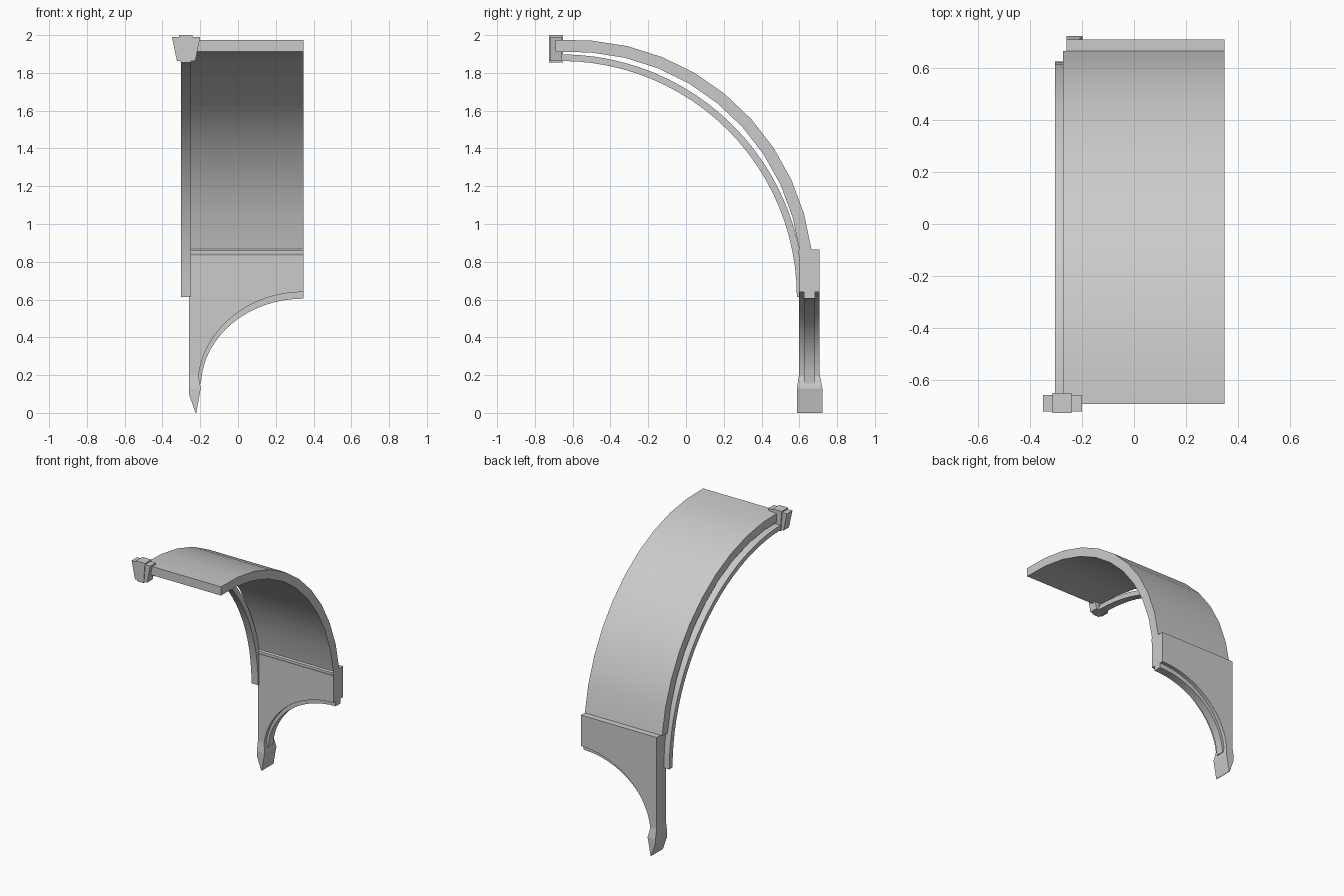
import bpy, bmesh
from math import sin, cos, pi, radians

if "Cube" in bpy.data.objects:
    bpy.data.objects.remove(bpy.data.objects["Cube"])


def finish(name, bm, smooth=False):
    bmesh.ops.recalc_face_normals(bm, faces=bm.faces[:])
    me = bpy.data.meshes.new(name)
    bm.to_mesh(me)
    bm.free()
    ob = bpy.data.objects.new(name, me)
    bpy.context.collection.objects.link(ob)
    if smooth:
        bpy.ops.object.select_all(action='DESELECT')
        ob.select_set(True)
        bpy.context.view_layer.objects.active = ob
        bpy.ops.object.shade_smooth_by_angle(angle=radians(30))
    return ob


def loft(name, rings, smooth=False):
    """Skin matching rings of points and cap both ends."""
    bm = bmesh.new()
    vs = [[bm.verts.new(p) for p in r] for r in rings]
    n = len(vs[0])
    for a, b in zip(vs, vs[1:]):
        for i in range(n):
            j = (i + 1) % n
            bm.faces.new((a[i], a[j], b[j], b[i]))
    bm.faces.new(vs[0])
    bm.faces.new(vs[-1])
    return finish(name, bm, smooth)


def prism_x(name, pts, x0, x1, smooth=False):
    return loft(name, [[(x, y, z) for y, z in pts] for x in (x0, x1)], smooth)


def prism_y(name, pts, y0, y1, smooth=False):
    return loft(name, [[(x, y, z) for x, z in pts] for y in (y0, y1)], smooth)


def arc(cx, cz, a, b, t0, t1, n):
    return [(cx + a * cos(t0 + (t1 - t0) * i / n), cz + b * sin(t0 + (t1 - t0) * i / n))
            for i in range(n + 1)]


RIGHT = 0.347

# Vaulted ceiling shell
top, low = radians(85.5), radians(7.4)
outer = [(-0.692, 1.975)] + arc(-0.60, 0.70, 1.275, 1.275, top, low, 9)
inner = [(-0.692, 1.912)] + arc(-0.60, 0.70, 1.212, 1.212, top, low, 9)
prism_x("vault_shell", outer + inner[::-1], -0.273, RIGHT, True)

# Thin rib under the edge of the vault
rib = (arc(-0.66, 0.613, 1.285, 1.285, pi / 2, 0, 24)
       + arc(-0.66, 0.613, 1.247, 1.25, 0, pi / 2, 24))
prism_x("edge_rib", rib, -0.303, -0.25, True)

# Lower wall with half-arch opening
Z0, END = 0.14, radians(174)
opening = arc(RIGHT, Z0, 0.56, 0.50, pi / 2, END, 16)
wall = [(-0.26, 0.865), (RIGHT, 0.865)] + opening + [(-0.26, 0.19)]
prism_y("lower_wall", wall, 0.598, 0.708, True)

# Raised band lining the middle of the opening
lining = (arc(RIGHT, Z0, 0.57, 0.51, pi / 2, radians(178), 16)
          + arc(RIGHT, Z0, 0.543, 0.465, radians(178), pi / 2, 16))
prism_y("opening_lining", lining, 0.625, 0.682, True)

# Moulding along the inside of the wall top
moulding = [(0.62, 0.875), (0.602, 0.872), (0.592, 0.86), (0.592, 0.845),
            (0.600, 0.83), (0.62, 0.83)]
prism_x("wall_moulding", moulding, -0.25, RIGHT)

# Pointed foot: front outline flares in depth below the neck
foot = [(-0.26, -0.21, 0.598, 0.708, 0.20), (-0.26, -0.197, 0.587, 0.722, 0.13),
        (-0.26, -0.203, 0.587, 0.722, 0.10), (-0.225, -0.221, 0.587, 0.722, 0.0)]
loft("pointed_foot", [[(x0, y0, z), (x1, y0, z), (x1, y1, z), (x0, y1, z)]
                      for x0, x1, y0, y1, z in foot])

# Crown keystone: tapered block with a narrower raised centre
block = [(-0.35, 1.99), (-0.20, 1.99), (-0.226, 1.862), (-0.323, 1.862)]
prism_y("keystone_block", block, -0.72, -0.657)
centre = [(-0.313, 2.0), (-0.24, 2.0), (-0.25, 1.855), (-0.303, 1.855)]
prism_y("keystone_centre", centre, -0.725, -0.65)
